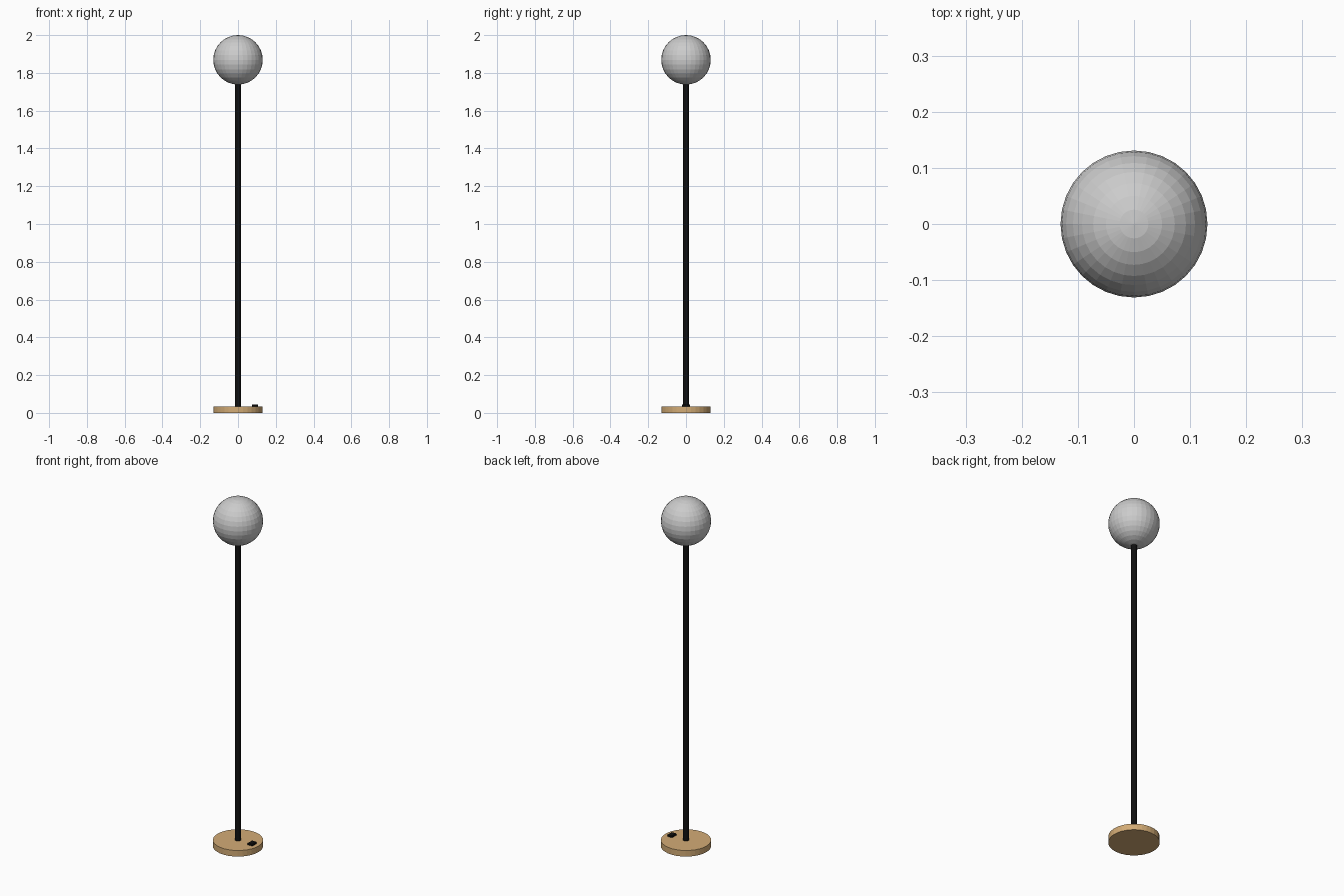
import bpy

if "Cube" in bpy.data.objects:
    bpy.data.objects.remove(bpy.data.objects["Cube"])

def material(name, color):
    m = bpy.data.materials.new(name)
    m.diffuse_color = (*color, 1)
    m.use_nodes = True
    m.node_tree.nodes["Principled BSDF"].inputs["Base Color"].default_value = m.diffuse_color
    return m

wood = material("wood", (0.65, 0.41, 0.18))
black = material("black", (0.005, 0.005, 0.005))

def cylinder(name, radius, z0, z1, mat, sides=32):
    bpy.ops.mesh.primitive_cylinder_add(vertices=sides, radius=radius, depth=z1 - z0,
                                        location=(0, 0, (z0 + z1) / 2))
    ob = bpy.context.object
    ob.name = name
    ob.data.materials.append(mat)
    return ob

# Round wooden foot and slim pole
cylinder("base", 0.131, 0, 0.035, wood)
cylinder("pole", 0.0155, 0.03, 1.75, black)

# Faceted globe shade
bpy.ops.mesh.primitive_uv_sphere_add(segments=32, ring_count=16, radius=0.131,
                                     location=(0, 0, 1.869))
bpy.context.object.name = "globe_shade"

# Switch on the foot
bpy.ops.mesh.primitive_cube_add(size=1, location=(0.09, 0, 0.037))
switch = bpy.context.object
switch.name = "switch"
switch.dimensions = (0.032, 0.042, 0.016)
bpy.ops.object.transform_apply(location=False, rotation=False, scale=True)
bevel = switch.modifiers.new("soft_edges", 'BEVEL')
bevel.width = 0.003
bevel.segments = 1
switch.data.materials.append(black)
